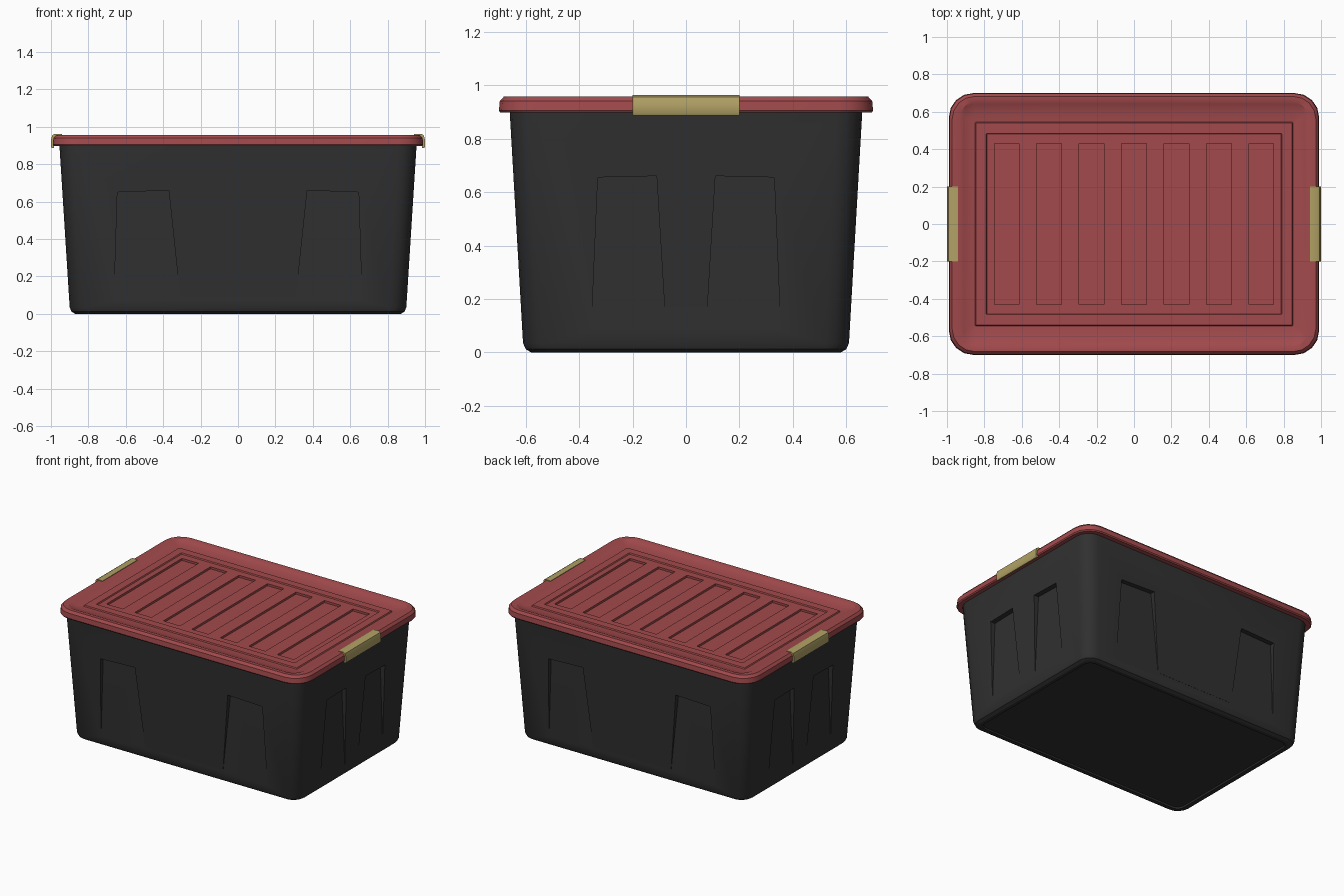
import bpy, bmesh, math
from mathutils import Vector

if "Cube" in bpy.data.objects:
    bpy.data.objects.remove(bpy.data.objects["Cube"])


def material(name, rgb):
    m = bpy.data.materials.new(name)
    m.diffuse_color = (*rgb, 1)
    m.use_nodes = True
    m.node_tree.nodes["Principled BSDF"].inputs["Base Color"].default_value = m.diffuse_color
    return m


RED = material("dusty red", (0.36, 0.068, 0.072))
BLACK = material("charcoal black", (0.03, 0.03, 0.03))
GOLD = material("dull gold", (0.44, 0.36, 0.13))


def make_object(name, bm, mat):
    bmesh.ops.recalc_face_normals(bm, faces=bm.faces)
    me = bpy.data.meshes.new(name)
    bm.to_mesh(me)
    bm.free()
    ob = bpy.data.objects.new(name, me)
    bpy.context.collection.objects.link(ob)
    if mat:
        me.materials.append(mat)
    return ob


def rounded_loop(bm, hx, hy, r, z, seg=4):
    """Rounded rectangle ring of vertices."""
    verts = []
    for k, (sx, sy) in enumerate([(1, 1), (-1, 1), (-1, -1), (1, -1)]):
        for i in range(seg + 1):
            a = math.pi / 2 * (k + i / seg)
            verts.append(bm.verts.new((sx * (hx - r) + r * math.cos(a),
                                       sy * (hy - r) + r * math.sin(a), z)))
    return verts


def loft(name, rings, mat):
    """Solid made by joining rounded rectangles (half x, half y, radius, z)."""
    bm = bmesh.new()
    loops = [rounded_loop(bm, *ring) for ring in rings]
    n = len(loops[0])
    for a, b in zip(loops, loops[1:]):
        for i in range(n):
            bm.faces.new((a[i], a[(i + 1) % n], b[(i + 1) % n], b[i]))
    bm.faces.new(loops[0][::-1])
    bm.faces.new(loops[-1])
    return make_object(name, bm, mat)


def prism(bm, points, offset):
    """Closed prism from a polygon pushed along an offset vector."""
    a = [bm.verts.new(p) for p in points]
    b = [bm.verts.new(Vector(p) + Vector(offset)) for p in points]
    n = len(a)
    bm.faces.new(a)
    bm.faces.new(b[::-1])
    for i in range(n):
        bm.faces.new((a[i], a[(i + 1) % n], b[(i + 1) % n], b[i]))


def activate(ob):
    bpy.ops.object.select_all(action='DESELECT')
    ob.select_set(True)
    bpy.context.view_layer.objects.active = ob


def cut(ob, cutter):
    cutter.hide_render = True
    mod = ob.modifiers.new("cut", 'BOOLEAN')
    mod.operation = 'DIFFERENCE'
    mod.solver = 'EXACT'
    mod.object = cutter
    activate(ob)
    bpy.ops.object.modifier_apply(modifier=mod.name)
    bpy.data.objects.remove(cutter)


def smooth(ob, degrees=30):
    activate(ob)
    bpy.ops.object.shade_smooth_by_angle(angle=math.radians(degrees))


# Tapered bin with a shallow recess under the base
tub = loft("tub", [
    (0.84, 0.55, 0.05, 0.01), (0.845, 0.555, 0.05, 0.0),
    (0.87, 0.58, 0.07, 0.0), (0.89, 0.60, 0.085, 0.012),
    (0.90, 0.61, 0.09, 0.035), (0.955, 0.66, 0.10, 0.905)], BLACK)

# Upright recessed panels on the four walls, joined along the bottom
long_half = [(0.668, -0.1), (0.645, 0.65), (0.37, 0.66), (0.31, 0.09)]
short_half = [(0.362, -0.1), (0.33, 0.655), (0.11, 0.66), (0.075, 0.08)]
bm = bmesh.new()
for half, plane, is_long in ((long_half, 0.612, True), (short_half, 0.903, False)):
    outline = half + [(-u, v) for u, v in reversed(half)]
    for s in (1, -1):
        if is_long:
            prism(bm, [(u, s * plane, v) for u, v in outline], (0, s * 0.2, 0))
        else:
            prism(bm, [(s * plane, u, v) for u, v in outline], (s * 0.2, 0, 0))
cut(tub, make_object("wall_panel_cutter", bm, None))
smooth(tub)

# Lid with a raised rim, dished border and stepped centre panel
lid = loft("lid", [
    (0.94, 0.645, 0.09, 0.90), (0.985, 0.695, 0.13, 0.897),
    (0.99, 0.70, 0.13, 0.905), (0.987, 0.697, 0.13, 0.94),
    (0.972, 0.682, 0.12, 0.957), (0.93, 0.657, 0.09, 0.957),
    (0.912, 0.642, 0.06, 0.95), (0.88, 0.595, 0.04, 0.938),
    (0.85, 0.545, 0.004, 0.935), (0.846, 0.541, 0.004, 0.943),
    (0.79, 0.485, 0.004, 0.943), (0.786, 0.481, 0.004, 0.935)], RED)

# Seven long slots sunk into the lid
bm = bmesh.new()
for i in range(-3, 4):
    x, w, d = i * 0.227, 0.066, 0.43
    prism(bm, [(x - w, -d, 0.92), (x + w, -d, 0.92),
               (x + w, d, 0.92), (x - w, d, 0.92)], (0, 0, 0.2))
cut(lid, make_object("slot_cutter", bm, None))
smooth(lid)

# Clip handles wrapped over the lid rim at both ends
clip = [(0.94, 0.95), (0.94, 0.961), (0.98, 0.963), (0.993, 0.955), (1.0, 0.93),
        (1.0, 0.895), (0.995, 0.886), (0.983, 0.888), (0.98, 0.94)]
for side, s in (("left", -1), ("right", 1)):
    bm = bmesh.new()
    prism(bm, [(s * x, -0.2, z) for x, z in clip], (0, 0.4, 0))
    smooth(make_object(side + "_handle", bm, GOLD), 40)
